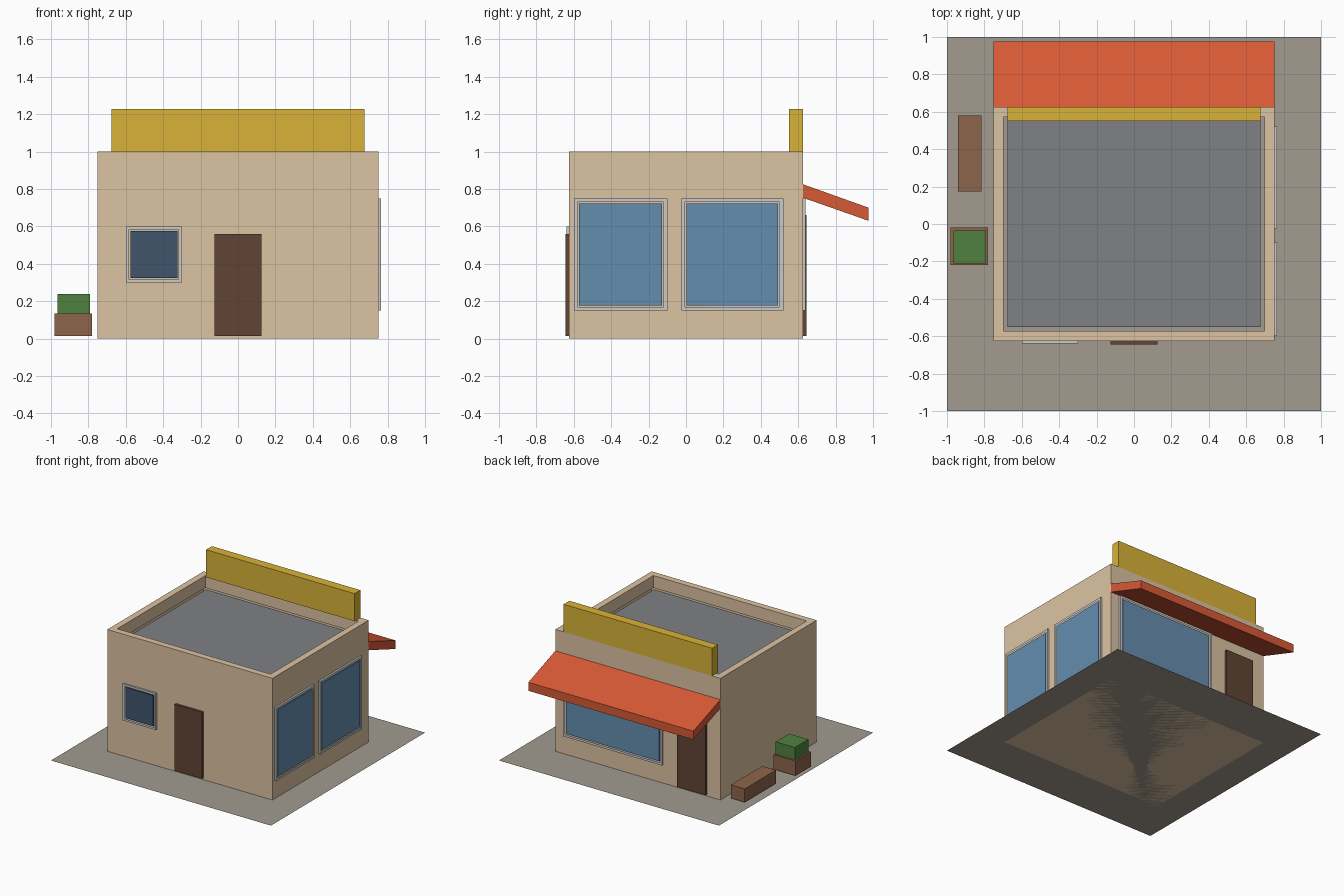
import bpy, bmesh, math
from mathutils import Matrix

if "Cube" in bpy.data.objects:
    bpy.data.objects.remove(bpy.data.objects["Cube"])


def material(name, r, g, b):
    m = bpy.data.materials.new(name)
    m.diffuse_color = (r, g, b, 1)
    m.use_nodes = True
    m.node_tree.nodes["Principled BSDF"].inputs["Base Color"].default_value = m.diffuse_color
    return m


WALL = material("plaster", 0.72, 0.55, 0.36)
ROOF = material("roof_felt", 0.21, 0.22, 0.24)
PAVE = material("paving", 0.36, 0.33, 0.28)
YELLOW = material("sign_yellow", 0.70, 0.45, 0.04)
RED = material("awning_red", 0.68, 0.10, 0.035)
DOOR = material("door_brown", 0.12, 0.06, 0.035)
FRAME = material("frame_white", 0.68, 0.68, 0.66)
GLASS = material("glass_blue", 0.13, 0.27, 0.43)
DARK = material("glass_dark", 0.05, 0.09, 0.15)
WOOD = material("wood", 0.27, 0.13, 0.07)
LEAF = material("leaf", 0.08, 0.22, 0.05)


def finish(name, bm, mat):
    bmesh.ops.recalc_face_normals(bm, faces=bm.faces)
    me = bpy.data.meshes.new(name)
    bm.to_mesh(me)
    bm.free()
    me.materials.append(mat)
    ob = bpy.data.objects.new(name, me)
    bpy.context.collection.objects.link(ob)
    return ob


def box_bm(x, y, z):
    bm = bmesh.new()
    size = [b - a for a, b in (x, y, z)]
    mid = [(a + b) / 2 for a, b in (x, y, z)]
    bmesh.ops.create_cube(bm, size=1, matrix=Matrix.Translation(mid) @ Matrix.Diagonal((*size, 1)))
    return bm


def box(name, x, y, z, mat):
    return finish(name, box_bm(x, y, z), mat)


def plane(name, hx, hy, z, mat):
    bm = bmesh.new()
    bm.faces.new([bm.verts.new((sx * hx, sy * hy, z)) for sx, sy in ((-1, -1), (1, -1), (1, 1), (-1, 1))])
    ob = finish(name, bm, mat)
    if ob.data.polygons[0].normal.z < 0:
        ob.data.flip_normals()
    return ob


def window(name, u, z, wall, angle, glass, border=0.027):
    """Framed pane built facing -y, then turned about z to its wall."""
    rot = Matrix.Rotation(math.radians(angle), 4, 'Z')
    bm = box_bm(u, (-wall - 0.015, -wall), z)
    bm.faces.ensure_lookup_table()
    front = min(bm.faces, key=lambda f: f.calc_center_median().y)
    bmesh.ops.inset_region(bm, faces=[front], thickness=border)
    bmesh.ops.delete(bm, geom=[front], context='FACES_ONLY')
    finish(name + "_frame", bm, FRAME).matrix_world = rot
    pane = box(name + "_glass", (u[0] + border, u[1] - border), (-wall - 0.014, -wall),
               (z[0] + border, z[1] - border), glass)
    pane.matrix_world = rot


# Ground and walls with a sunken roof behind the parapet
plane("pavement", 1, 1, 0, PAVE)
bm = box_bm((-0.75, 0.75), (-0.625, 0.625), (0, 1))
top = max(bm.faces, key=lambda f: f.calc_center_median().z)
bmesh.ops.inset_region(bm, faces=[top], thickness=0.075)
ext = bmesh.ops.extrude_face_region(bm, geom=[top])["geom"]
for v in (g for g in ext if isinstance(g, bmesh.types.BMVert)):
    v.co.z = 0.9
floor = [g for g in ext if isinstance(g, bmesh.types.BMFace)]
bmesh.ops.delete(bm, geom=floor + ([top] if top.is_valid and top not in floor else []), context='FACES_ONLY')
finish("walls", bm, WALL)
plane("roof", 0.675, 0.55, 0.9, ROOF)

# Sign board above the shop front
box("sign_board", (-0.675, 0.675), (0.55, 0.625), (1, 1.227), YELLOW)

# Sloping awning from its side profile
bm = bmesh.new()
profile = [(0.625, 0.825), (0.975, 0.70), (0.975, 0.63), (0.625, 0.753)]
side = bm.faces.new([bm.verts.new((-0.75, y, z)) for y, z in profile])
ext = bmesh.ops.extrude_face_region(bm, geom=[side])["geom"]
for v in (g for g in ext if isinstance(g, bmesh.types.BMVert)):
    v.co.x = 0.75
finish("awning", bm, RED)

# Doors
box("rear_door", (-0.125, 0.125), (-0.645, -0.62), (0.015, 0.56), DOOR)
box("shop_door", (-0.63, -0.37), (0.62, 0.645), (0.015, 0.66), DOOR)

# Windows
window("rear_window", (-0.60, -0.30), (0.30, 0.60), 0.625, 0, DARK, 0.024)
window("side_window_a", (-0.60, -0.10), (0.15, 0.75), 0.75, 90, GLASS)
window("side_window_b", (-0.025, 0.52), (0.15, 0.75), 0.75, 90, GLASS)
window("shop_window", (-0.67, 0.23), (0.15, 0.75), 0.625, 180, GLASS)

# Bench and planter
box("bench", (-0.94, -0.815), (0.175, 0.58), (0.015, 0.125), WOOD)
box("planter", (-0.98, -0.78), (-0.22, -0.02), (0.015, 0.135), WOOD)
box("shrub", (-0.965, -0.79), (-0.21, -0.035), (0.135, 0.237), LEAF)
